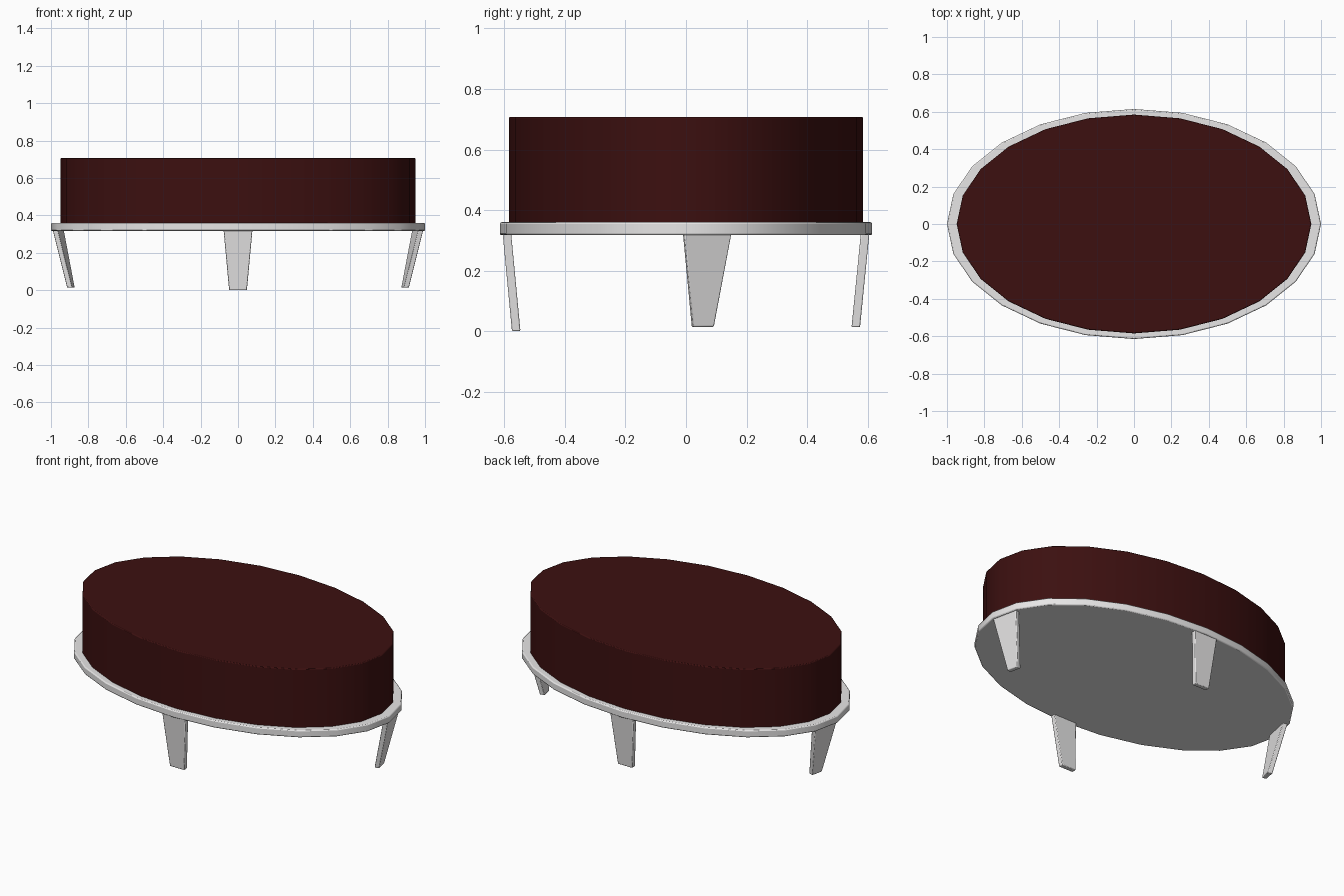
import bpy, bmesh, math
from mathutils import Matrix, Vector

if "Cube" in bpy.data.objects:
    bpy.data.objects.remove(bpy.data.objects["Cube"])

def material(name, rgb):
    m = bpy.data.materials.new(name)
    m.diffuse_color = (*rgb, 1)
    m.use_nodes = True
    m.node_tree.nodes["Principled BSDF"].inputs["Base Color"].default_value = m.diffuse_color
    return m

RED = material("dark red fabric", (0.045, 0.005, 0.005))
GREY = material("light grey metal", (0.8, 0.79, 0.79))

def finish(bm, name, mat, bevel):
    bmesh.ops.recalc_face_normals(bm, faces=bm.faces)
    me = bpy.data.meshes.new(name)
    bm.to_mesh(me)
    bm.free()
    me.materials.append(mat)
    ob = bpy.data.objects.new(name, me)
    bpy.context.collection.objects.link(ob)
    b = ob.modifiers.new("soft edges", 'BEVEL')
    b.width, b.segments, b.limit_method = bevel, 2, 'ANGLE'
    b.angle_limit = math.radians(50)
    bpy.context.view_layer.objects.active = ob
    ob.select_set(True)
    bpy.ops.object.shade_smooth_by_angle(angle=math.radians(35))
    ob.select_set(False)

def oval(name, rx, ry, z0, z1, mat, bevel):
    bm = bmesh.new()
    bmesh.ops.create_cone(bm, cap_ends=True, segments=24, radius1=1, radius2=1, depth=1)
    bmesh.ops.scale(bm, vec=(rx, ry, z1 - z0), verts=bm.verts)
    bmesh.ops.translate(bm, vec=(0, 0, (z0 + z1) / 2), verts=bm.verts)
    finish(bm, name, mat, bevel)

# Tapered leg whose outer face points along `angle`; it leans inward going down
def leg(name, pos, angle, lean, z0, top_w, bottom_w, thick=0.028):
    bm = bmesh.new()
    bmesh.ops.create_cube(bm, size=1)
    for v in bm.verts:
        top = v.co.z > 0
        v.co = Vector((v.co.x * thick - (0 if top else lean),
                       v.co.y * (top_w if top else bottom_w),
                       0.325 if top else z0))
    bm.transform(Matrix.Translation((*pos, 0)) @ Matrix.Rotation(angle, 4, 'Z'))
    finish(bm, name, GREY, 0.004)

# Cushion and base plate
oval("cushion", 0.948, 0.585, 0.355, 0.708, RED, 0.005)
oval("base_plate", 1.0, 0.615, 0.317, 0.36, GREY, 0.006)

# Front and back legs
leg("front_leg", (0, -0.592), -math.pi / 2, 0.031, 0.0, 0.155, 0.095)
leg("back_leg", (0, 0.592), math.pi / 2, 0.031, 0.013, 0.155, 0.095)

# Side legs follow the rim facet just behind the middle
turn = math.radians(12)
leg("right_leg", (0.962, 0.07), turn, 0.07, 0.014, 0.16, 0.07)
leg("left_leg", (-0.962, 0.07), math.pi - turn, 0.07, 0.014, 0.16, 0.07)
